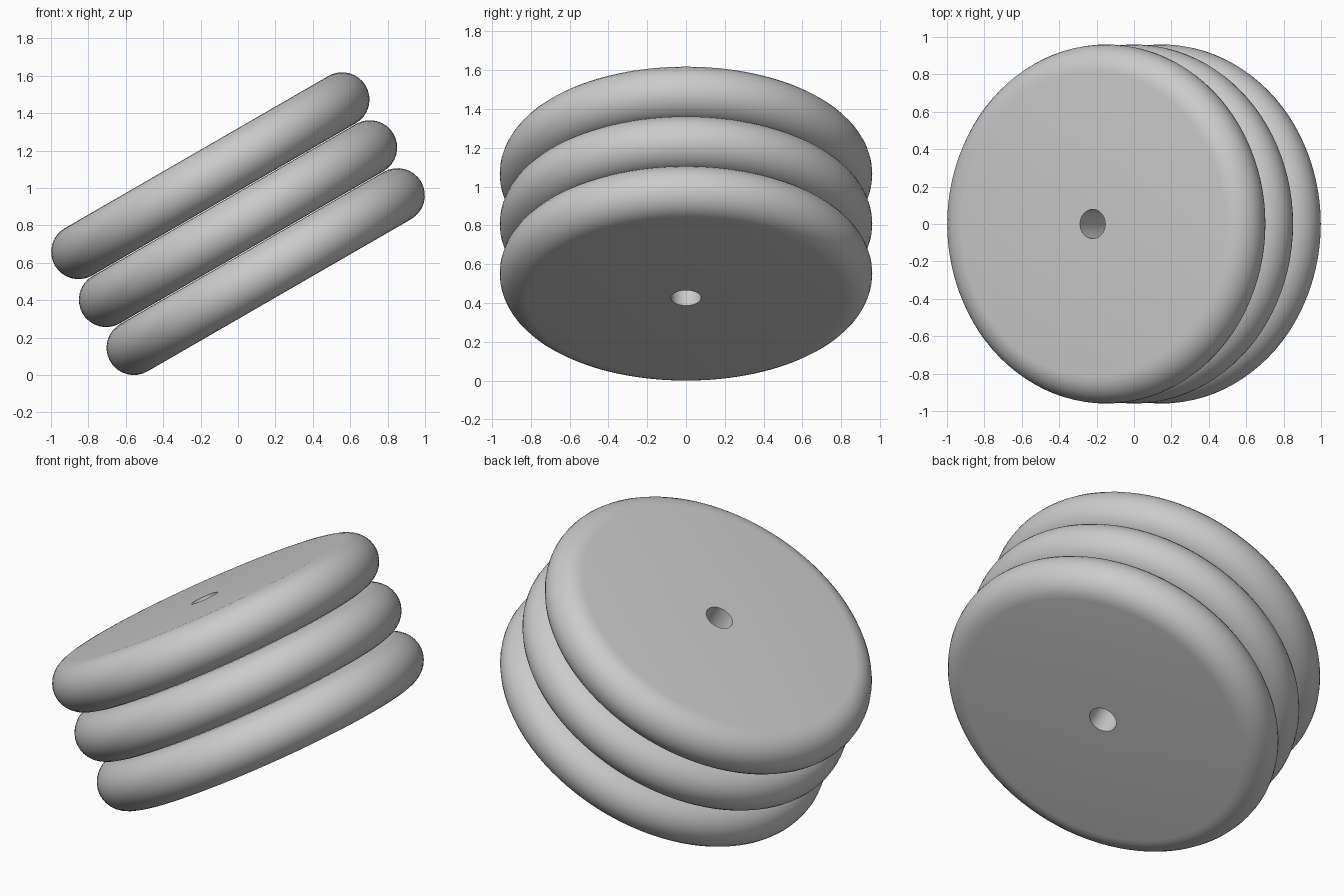
import bpy, bmesh
from math import sin, cos, pi, radians

if "Cube" in bpy.data.objects:
    bpy.data.objects.remove(bpy.data.objects["Cube"])

R = 0.96          # outer radius
T = 0.146         # half thickness, also the rim rounding radius
HOLE = 0.078      # centre hole radius
SPACING = 0.296   # distance between discs along the axis
TILT = radians(30)
SEGMENTS, ARC = 96, 16
MID_Z = SPACING * cos(TILT) + (R - T) * sin(TILT) + T


def make_disc(name, offset):
    # Cross-section: hole wall, flat faces and half-round rim
    profile = [(HOLE, -T)]
    for i in range(ARC + 1):
        a = -pi / 2 + pi * i / ARC
        profile.append((R - T + T * cos(a), T * sin(a)))
    profile.append((HOLE, T))

    # Lathe the closed section around the disc axis
    bm = bmesh.new()
    rings = []
    for s in range(SEGMENTS):
        b = 2 * pi * s / SEGMENTS
        rings.append([bm.verts.new((r * cos(b), r * sin(b), z)) for r, z in profile])
    n = len(profile)
    for s in range(SEGMENTS):
        p, q = rings[s], rings[(s + 1) % SEGMENTS]
        for i in range(n):
            j = (i + 1) % n
            bm.faces.new((p[i], q[i], q[j], p[j]))
    bmesh.ops.recalc_face_normals(bm, faces=bm.faces)
    mesh = bpy.data.meshes.new(name)
    bm.to_mesh(mesh)
    bm.free()

    # Tilt the disc and place it along the leaning axis
    disc = bpy.data.objects.new(name, mesh)
    bpy.context.collection.objects.link(disc)
    disc.rotation_euler = (0, -TILT, 0)
    disc.location = (-offset * sin(TILT), 0, MID_Z + offset * cos(TILT))
    bpy.ops.object.select_all(action='DESELECT')
    disc.select_set(True)
    bpy.context.view_layer.objects.active = disc
    bpy.ops.object.shade_smooth_by_angle(angle=radians(30))


# Three stacked discs
for k, label in enumerate(("bottom_disc", "middle_disc", "top_disc")):
    make_disc(label, (k - 1) * SPACING)
